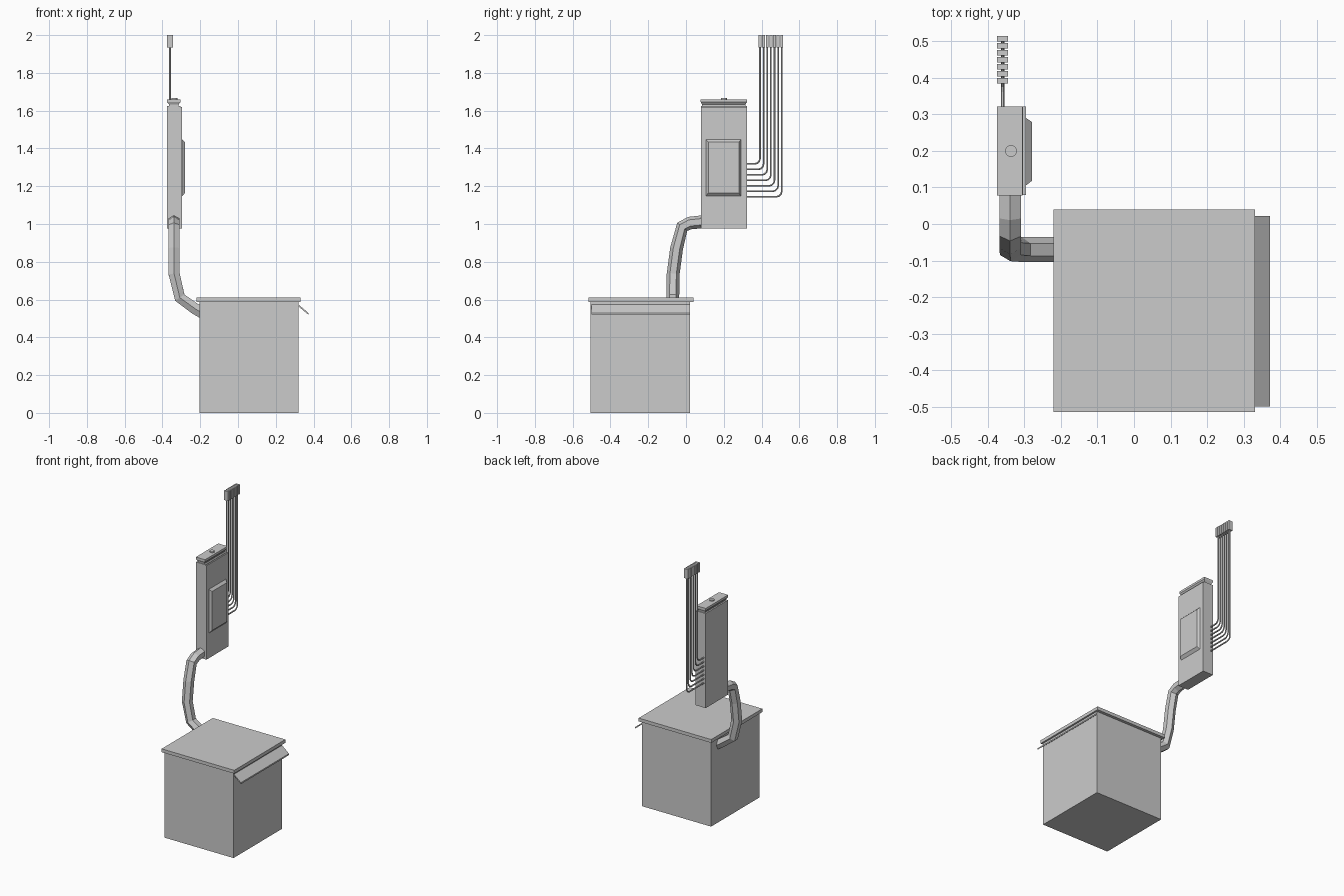
import bpy, bmesh, math
from mathutils import Vector

if "Cube" in bpy.data.objects:
    bpy.data.objects.remove(bpy.data.objects["Cube"])


def make_mesh(name, verts, faces):
    me = bpy.data.meshes.new(name)
    bm = bmesh.new()
    vs = [bm.verts.new(v) for v in verts]
    for f in faces:
        bm.faces.new([vs[i] for i in f])
    bmesh.ops.recalc_face_normals(bm, faces=bm.faces)
    bm.to_mesh(me)
    bm.free()
    ob = bpy.data.objects.new(name, me)
    bpy.context.collection.objects.link(ob)
    return ob


def loft(name, rings):
    """Closed skin through rings of equal point count."""
    n = len(rings[0])
    faces = [list(range(n)), list(range((len(rings) - 1) * n, len(rings) * n))]
    for r in range(len(rings) - 1):
        for i in range(n):
            j = (i + 1) % n
            faces.append([r * n + i, r * n + j, (r + 1) * n + j, (r + 1) * n + i])
    return make_mesh(name, [p for ring in rings for p in ring], faces)


def rect_z(x0, x1, y0, y1, z):
    return [(x0, y0, z), (x1, y0, z), (x1, y1, z), (x0, y1, z)]


def rect_x(x, y0, y1, z0, z1):
    return [(x, y0, z0), (x, y1, z0), (x, y1, z1), (x, y0, z1)]


def box(name, x0, x1, y0, y1, z0, z1):
    return loft(name, [rect_z(x0, x1, y0, y1, z0), rect_z(x0, x1, y0, y1, z1)])


def tube(name, path, radius, sides, up):
    """Sweep a regular polygon along a path."""
    pts = [Vector(p) for p in path]
    ref, rings = Vector(up), []
    for i, p in enumerate(pts):
        a = (p - pts[i - 1]).normalized() if i else None
        b = (pts[i + 1] - p).normalized() if i < len(pts) - 1 else None
        t = ((a or b) + (b or a)).normalized()
        ref = (ref - t * ref.dot(t)).normalized()
        side = t.cross(ref)
        rings.append([p + radius * (math.cos(k * math.tau / sides) * ref +
                                    math.sin(k * math.tau / sides) * side)
                      for k in range(sides)])
    return loft(name, rings)


# Main cabinet with overhanging lid
box("cabinet", -0.205, 0.32, -0.505, 0.02, 0, 0.59)
box("lid", -0.22, 0.332, -0.515, 0.04, 0.587, 0.61)

# Sloping flap on the right side
flap = [(0.315, 0.578), (0.372, 0.53), (0.372, 0.52), (0.315, 0.568)]
loft("flap", [[(x, y, z) for x, z in flap] for y in (-0.5, 0.022)])

# Conduit from the cabinet to the wall box
tube("conduit", [(-0.19, -0.07, 0.53), (-0.225, -0.07, 0.55), (-0.308, -0.07, 0.61),
                 (-0.338, -0.068, 0.735), (-0.339, -0.05, 0.87), (-0.339, -0.02, 0.985),
                 (-0.339, 0.02, 1.005), (-0.339, 0.09, 1.012)], 0.034, 6, (0, 1, 0))

# Wall box, front plate and flared cap
box("wall_box", -0.375, -0.304, 0.08, 0.322, 0.975, 1.625)
box("front_plate", -0.306, -0.296, 0.08, 0.322, 0.975, 1.62)
loft("cap", [rect_z(-0.365, -0.315, 0.085, 0.315, 1.62),
             rect_z(-0.365, -0.315, 0.085, 0.315, 1.632),
             rect_z(-0.375, -0.305, 0.078, 0.322, 1.645),
             rect_z(-0.375, -0.305, 0.078, 0.322, 1.66)])
tube("button", [(-0.337, 0.2, 1.65), (-0.337, 0.2, 1.667)], 0.016, 16, (1, 0, 0))

# Bevelled cover on the wall box
loft("cover", [rect_x(-0.298, 0.104, 0.292, 1.145, 1.45),
               rect_x(-0.28, 0.118, 0.28, 1.165, 1.433)])

# Bent wires, each ending in a plug
COUNT, BEND = 7, 0.03
for i in range(COUNT):
    f = i / (COUNT - 1)
    y, z = 0.392 + 0.115 * f, 1.318 - 0.174 * f
    path = [(-0.36, 0.31, z)]
    for k in range(4):
        a = k * math.pi / 6
        path.append((-0.36, y - BEND + BEND * math.sin(a), z + BEND - BEND * math.cos(a)))
    path.append((-0.36, y, 1.95))
    tube(f"wire_{i + 1}", path, 0.005, 6, (1, 0, 0))
    box(f"plug_{i + 1}", -0.375, -0.345, y - 0.0075, y + 0.0075, 1.935, 2.0)
